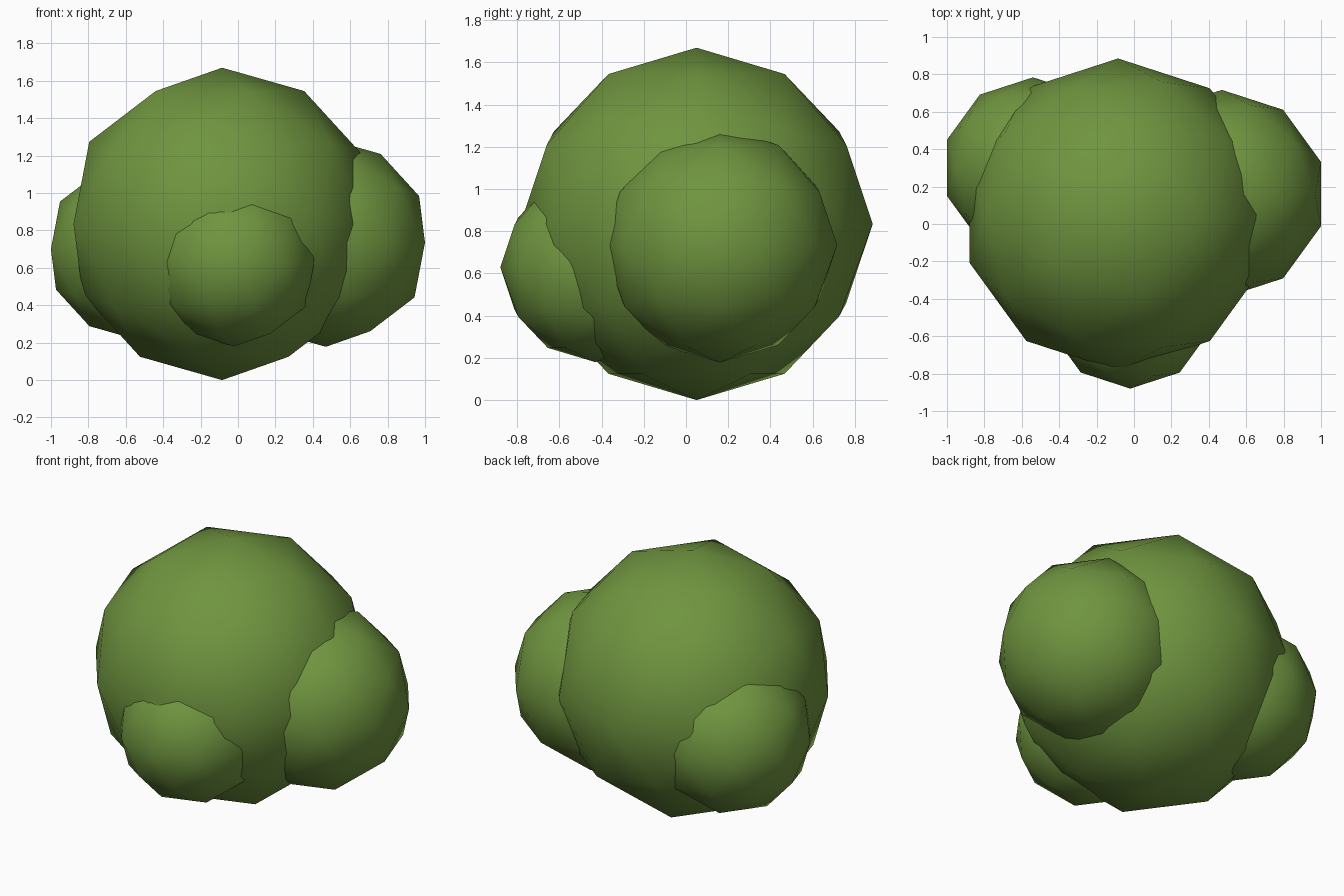
import bpy

if "Cube" in bpy.data.objects:
    bpy.data.objects.remove(bpy.data.objects["Cube"])

# Leaf colour shared by all clumps
leaf = bpy.data.materials.new("leaf_green")
leaf.diffuse_color = (0.16, 0.30, 0.05, 1)
leaf.use_nodes = True
leaf.node_tree.nodes["Principled BSDF"].inputs["Base Color"].default_value = leaf.diffuse_color


def clump(name, centre, radius):
    """One smooth-shaded low-poly ball of foliage."""
    bpy.ops.mesh.primitive_ico_sphere_add(subdivisions=2, radius=radius, location=centre)
    ob = bpy.context.object
    ob.name = name
    ob.data.materials.append(leaf)
    bpy.ops.object.shade_smooth()


# Large central clump with three smaller ones grown into its sides
clump("main_foliage", (-0.085, 0.05, 0.835), 0.835)
clump("right_foliage", (0.47, 0.16, 0.735), 0.557)
clump("left_foliage", (-0.54, 0.30, 0.70), 0.484)
clump("front_foliage", (-0.02, -0.43, 0.63), 0.45)
